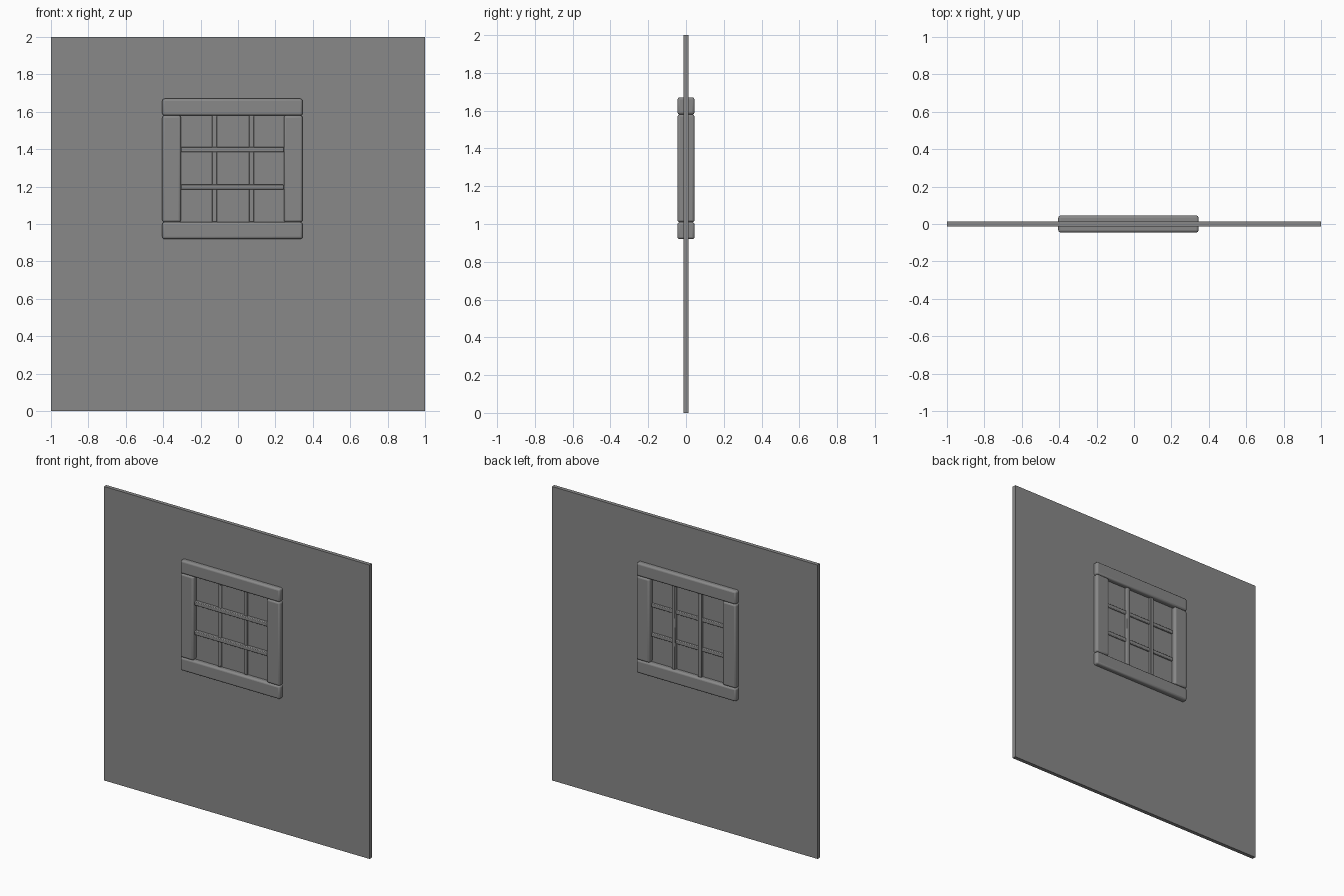
import bpy

if "Cube" in bpy.data.objects:
    bpy.data.objects.remove(bpy.data.objects["Cube"])

grey = bpy.data.materials.new("plain_grey")
grey.use_nodes = True
GREY = (0.25, 0.25, 0.25, 1)
grey.diffuse_color = GREY
grey.node_tree.nodes["Principled BSDF"].inputs["Base Color"].default_value = GREY


def box(name, x, y, z, bevel=0.0, segments=3):
    """Box spanning the (low, high) ranges, with optional rounded edges."""
    spans = (x, y, z)
    bpy.ops.mesh.primitive_cube_add(size=1, location=[(a + b) / 2 for a, b in spans])
    ob = bpy.context.object
    ob.name = name
    ob.scale = [b - a for a, b in spans]
    bpy.ops.object.transform_apply(location=False, rotation=False, scale=True)
    ob.data.materials.append(grey)
    if bevel:
        mod = ob.modifiers.new("rounded_edges", 'BEVEL')
        mod.width = bevel
        mod.segments = segments
        bpy.ops.object.shade_smooth_by_angle()
    return ob


# Wall panel
box("wall", (-1, 1), (-0.013, 0.013), (0, 2))

# Window frame: rails run the full width, stiles fit between them
LEFT, RIGHT, LOW, HIGH = -0.405, 0.345, 0.92, 1.67
RAIL, STILE, DEPTH = 0.09, 0.1, (-0.045, 0.045)
box("top_rail", (LEFT, RIGHT), DEPTH, (HIGH - RAIL, HIGH), 0.012)
box("bottom_rail", (LEFT, RIGHT), DEPTH, (LOW, LOW + RAIL), 0.012)
inner_z = (LOW + RAIL, HIGH - RAIL)
box("right_stile", (LEFT, LEFT + STILE), DEPTH, inner_z, 0.012)
box("left_stile", (RIGHT - STILE, RIGHT), DEPTH, inner_z, 0.012)

# Glazing bars: horizontals sit forward, verticals sit back
HALF = 0.013
for i, zc in enumerate((1.197, 1.398)):
    box(f"horizontal_bar_{i + 1}", (LEFT + STILE, RIGHT - STILE),
        (-0.033, 0.023), (zc - HALF, zc + HALF), 0.004, 2)
for i, xc in enumerate((-0.125, 0.073)):
    box(f"vertical_bar_{i + 1}", (xc - HALF, xc + HALF),
        (-0.023, 0.033), inner_z, 0.004, 2)
